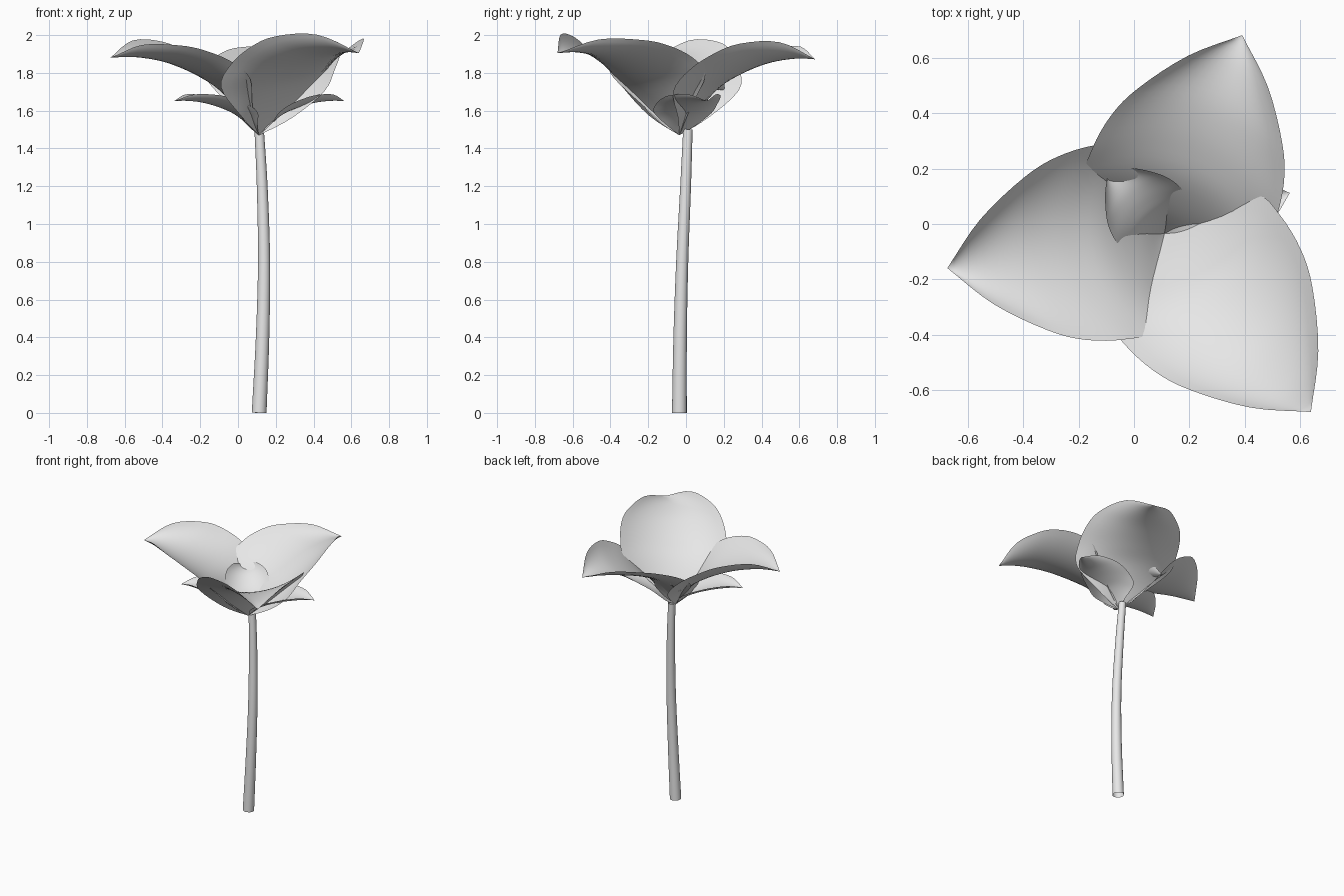
import bpy, bmesh, math
from mathutils import Vector, Matrix

cube = bpy.data.objects.get("Cube")
if cube:
    bpy.data.objects.remove(cube)

grey = bpy.data.materials.new("pale_grey")
grey.use_nodes = True
grey.diffuse_color = (0.8, 0.8, 0.8, 1)
grey.node_tree.nodes["Principled BSDF"].inputs["Base Color"].default_value = (0.8, 0.8, 0.8, 1)

BASE = Vector((0.11, -0.035, 1.47))


def smooth_path(points, steps):
    """Catmull-Rom curve through the points."""
    pts = [Vector(p) for p in points]
    pts = [2 * pts[0] - pts[1]] + pts + [2 * pts[-1] - pts[-2]]
    out = []
    for i in range(1, len(pts) - 2):
        a, b, c, d = pts[i - 1:i + 3]
        for k in range(steps):
            t = k / steps
            out.append(0.5 * (2 * b + (c - a) * t + (2 * a - 5 * b + 4 * c - d) * t * t
                              + (3 * b - a - 3 * c + d) * t ** 3))
    return out + [pts[-2]]


def loft(name, rows, closed=False):
    """Skin a grid of rows; closed rows become an open-ended tube."""
    bm = bmesh.new()
    grid = [[bm.verts.new(p) for p in row] for row in rows]
    n = len(rows[0])
    for r0, r1 in zip(grid, grid[1:]):
        for j in range(n if closed else n - 1):
            k = (j + 1) % n
            bm.faces.new((r0[j], r0[k], r1[k], r1[j]))
    bmesh.ops.remove_doubles(bm, verts=bm.verts, dist=1e-5)
    mesh = bpy.data.meshes.new(name)
    bm.to_mesh(mesh)
    bm.free()
    mesh.materials.append(grey)
    obj = bpy.data.objects.new(name, mesh)
    bpy.context.collection.objects.link(obj)
    bpy.ops.object.select_all(action='DESELECT')
    obj.select_set(True)
    bpy.context.view_layer.objects.active = obj
    bpy.ops.object.shade_smooth_by_angle(angle=math.radians(50))


# Petal midrib and rim: outward, sideways, up from the petal base
MIDRIB = smooth_path([(0, 0, 0), (.09, 0, .13), (.21, 0, .25), (.33, 0, .32),
                      (.45, 0, .37), (.56, 0, .4), (.69, 0, .415), (.795, 0, .41)], 4)
RIM = smooth_path([(0, 0, 0), (.06, .17, .12), (.1, .335, .27), (.2, .355, .37),
                   (.34, .335, .445), (.47, .28, .485), (.65, .155, .49), (.795, 0, .41)], 4)


def petal(name, angle, length, width, height, twist=0.0, half=8):
    """Cupped leaf shape; twist lifts one side near the base, the other near the tip."""
    turn = Matrix.Rotation(math.radians(angle), 3, 'Z')
    rows = []
    for i, (mid, rim) in enumerate(zip(MIDRIB, RIM)):
        roll = twist * (0.6 - i / (len(RIM) - 1))
        row = []
        for j in range(-half, half + 1):
            s = j / half
            p = mid.lerp(rim, s * s)
            y = rim.y * s * width
            row.append(BASE + turn @ Vector((p.x * length, y, p.z * height + roll * y)))
        rows.append(row)
    loft(name, rows)


# Three large petals, overlapping like a pinwheel
petal("petal_left_side", 189, 1.0, 1.0, 1.0, 0.3)
petal("petal_back", 68.6, 0.97, 1.0, 0.98, 0.3)
petal("petal_front", -50.6, 1.05, 1.03, 1.06, 0.3)

# Three small sepals underneath, the back one steeper
petal("sepal_side", 18, 0.6, 0.48, 0.44)
petal("sepal_back", 130, 0.39, 0.43, 0.58)
petal("sepal_front", 200, 0.6, 0.45, 0.44)

# Gently bowed, tapering stem
centre = smooth_path([(.112, -.035, 0), (.13, -.031, .4), (.138, -.02, .8),
                      (.128, -.002, 1.2), (.112, .01, 1.5)], 5)
SIDES = 20
rings = []
for i, c in enumerate(centre):
    t = i / (len(centre) - 1)
    ahead = centre[min(i + 1, len(centre) - 1)] - centre[max(i - 1, 0)]
    frame = Vector((0, 0, 1)).rotation_difference(ahead)
    radius = 0.039 - 0.014 * t
    rings.append([c + frame @ Vector((radius * math.cos(a), radius * math.sin(a), 0))
                  for a in (math.tau * k / SIDES for k in range(SIDES))])
loft("stem", rings, closed=True)
